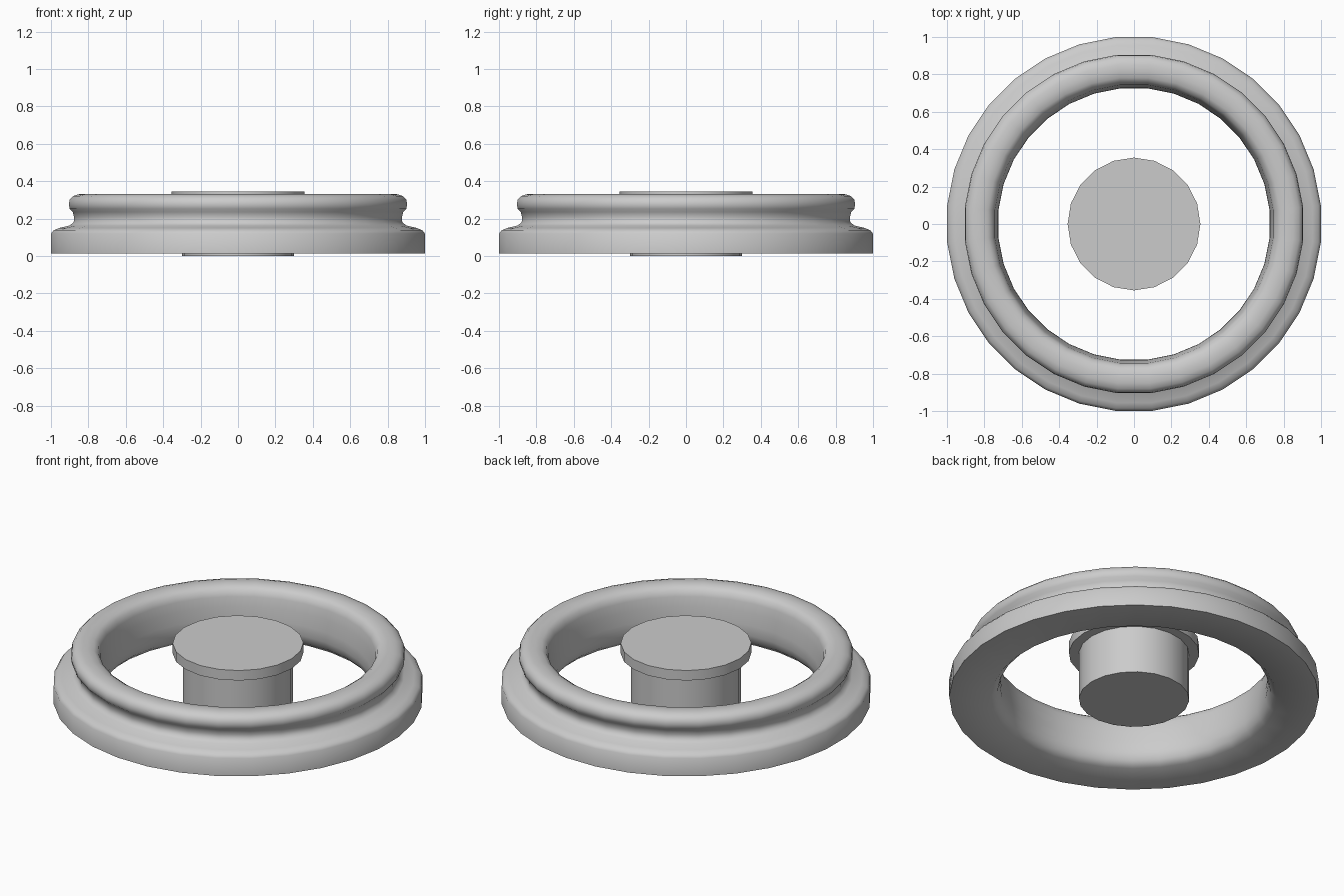
import bpy, bmesh
from math import sin, cos, pi, radians

if "Cube" in bpy.data.objects:
    bpy.data.objects.remove(bpy.data.objects["Cube"])


def lathe(name, profile, sides, offset=0.0, closed=False, angle=35):
    """Revolve an (r, z) profile, listed bottom to top on the outside, about z."""
    bm = bmesh.new()
    rings = []
    for r, z in profile:
        rings.append([bm.verts.new((r * cos(2 * pi * (i + offset) / sides),
                                    r * sin(2 * pi * (i + offset) / sides), z))
                      for i in range(sides)])
    pairs = list(zip(rings, rings[1:]))
    if closed:
        pairs.append((rings[-1], rings[0]))
    for a, b in pairs:
        for i in range(sides):
            j = (i + 1) % sides
            bm.faces.new((a[i], a[j], b[j], b[i]))
    if not closed:
        bm.faces.new(rings[0][::-1])
        bm.faces.new(rings[-1])
    bmesh.ops.recalc_face_normals(bm, faces=bm.faces[:])
    mesh = bpy.data.meshes.new(name)
    bm.to_mesh(mesh)
    bm.free()
    obj = bpy.data.objects.new(name, mesh)
    bpy.context.collection.objects.link(obj)
    bpy.ops.object.select_all(action='DESELECT')
    obj.select_set(True)
    bpy.context.view_layer.objects.active = obj
    bpy.ops.object.shade_smooth_by_angle(angle=radians(angle))
    return obj


# Outer ring: flat base, rounded shoulder, groove, rolled upper lip, curved bore
lathe("outer_ring", [
    (0.775, 0.013), (1.004, 0.013), (1.004, 0.12), (0.99, 0.138), (0.96, 0.150),
    (0.905, 0.163), (0.883, 0.180), (0.880, 0.205), (0.888, 0.235),
    (0.904, 0.252), (0.909, 0.277), (0.904, 0.302), (0.885, 0.321),
    (0.855, 0.330), (0.82, 0.331), (0.785, 0.325), (0.760, 0.308),
    (0.748, 0.275), (0.740, 0.22), (0.730, 0.15), (0.729, 0.09), (0.742, 0.045),
], 32, offset=0.5, closed=True, angle=60)

# Centre hub: stem with a wider flat cap
lathe("centre_hub", [
    (0.30, 0.0), (0.30, 0.285), (0.355, 0.285), (0.355, 0.345),
], 20)
